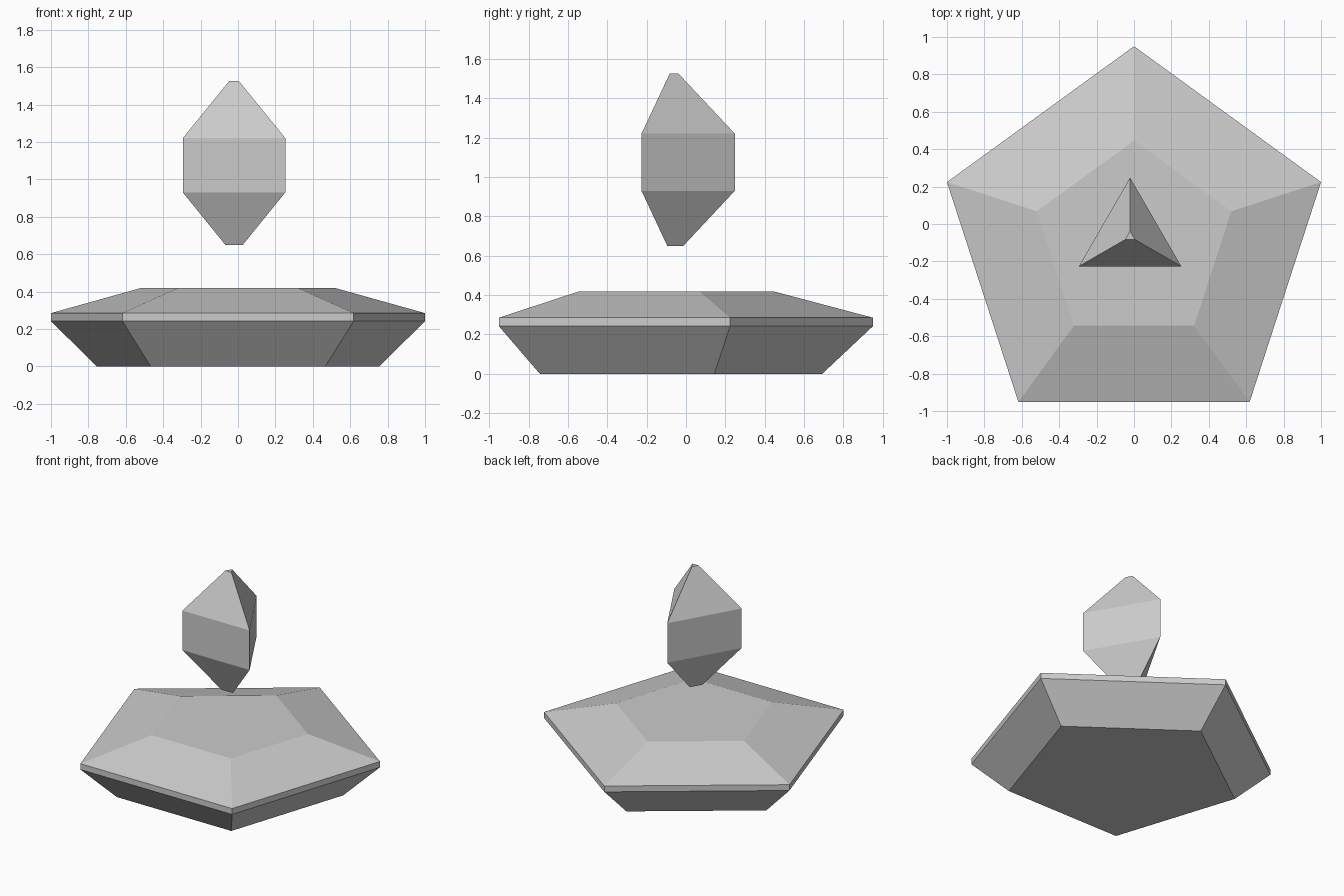
import bpy, bmesh
from math import pi, sin, cos

if "Cube" in bpy.data.objects:
    bpy.data.objects.remove(bpy.data.objects["Cube"])


def faceted_gem(name, sides, center, rings):
    """Closed flat-faced solid from (radius, z) rings, one corner pointing to +y."""
    bm = bmesh.new()
    loops = []
    for r, z in rings:
        angles = [pi / 2 + 2 * pi * i / sides for i in range(sides)]
        loops.append([bm.verts.new((center[0] + r * cos(a), center[1] + r * sin(a), z))
                      for a in angles])
    for low, high in zip(loops, loops[1:]):
        for i in range(sides):
            j = (i + 1) % sides
            bm.faces.new((low[i], low[j], high[j], high[i]))
    bm.faces.new(loops[0][::-1])
    bm.faces.new(loops[-1])
    mesh = bpy.data.meshes.new(name)
    bm.to_mesh(mesh)
    bm.free()
    obj = bpy.data.objects.new(name, mesh)
    bpy.context.collection.objects.link(obj)
    return obj


# Five-sided base with bevelled top and bottom
faceted_gem("pedestal_base", 5, (0, -0.101),
            [(0.794, 0), (1.0515, 0.242), (1.0515, 0.285), (0.547, 0.419)])

# Three-sided crystal floating above it
faceted_gem("floating_crystal", 3, (-0.021, -0.068),
            [(0.054, 0.65), (0.316, 0.93), (0.316, 1.221), (0.029, 1.527)])
